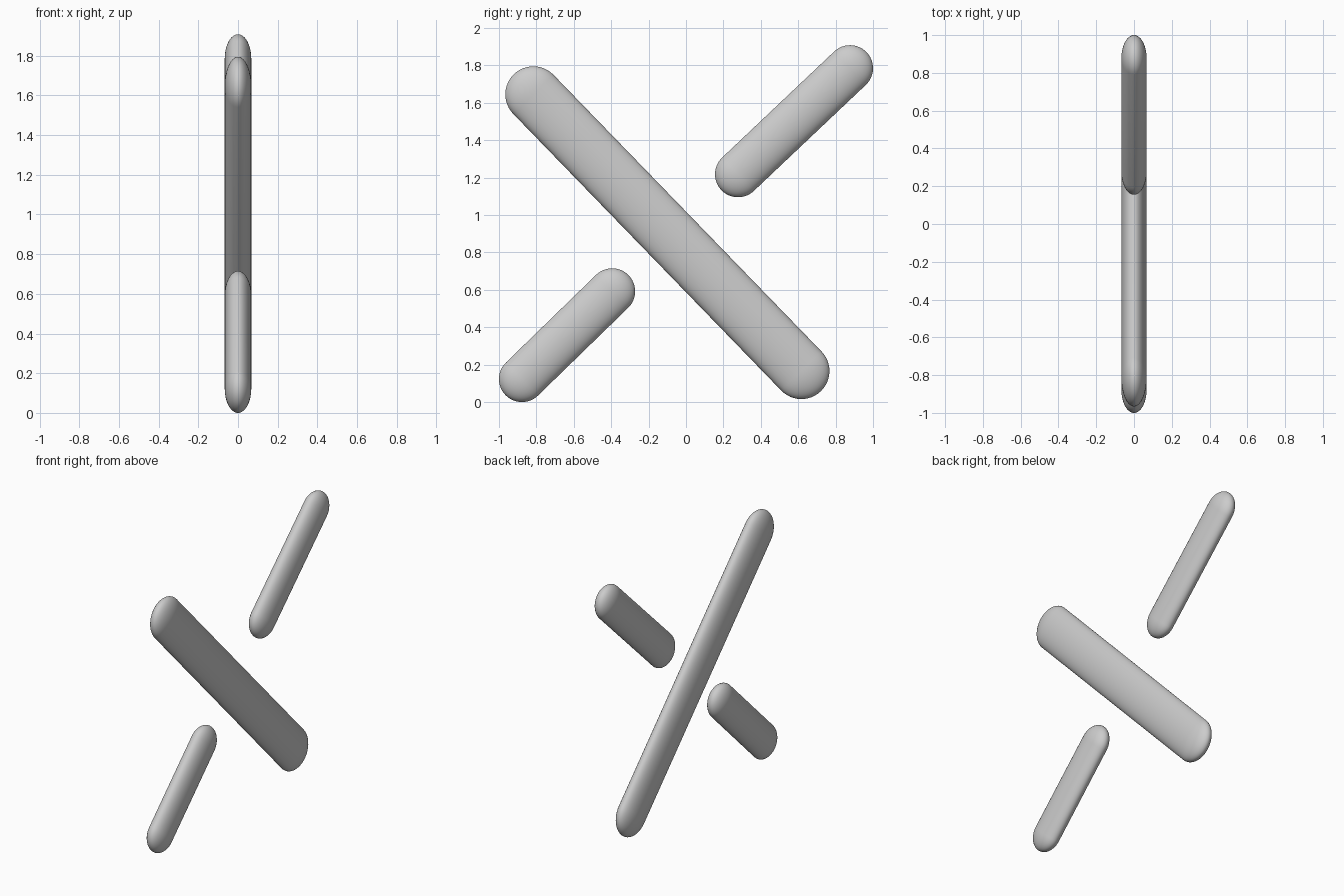
import bpy, bmesh, math
from mathutils import Matrix, Vector

if "Cube" in bpy.data.objects:
    bpy.data.objects.remove(bpy.data.objects["Cube"])

HALF_DEPTH = 0.067  # half thickness along x


def flat_capsule(name, start, end, radius):
    """Capsule between two (y, z) centres, squashed along x."""
    a, b = Vector((0, *start)), Vector((0, *end))
    axis = b - a
    half = axis.length / 2
    bm = bmesh.new()
    # even ring count leaves an equator at z = 0; split it there into a straight body
    bmesh.ops.create_uvsphere(bm, u_segments=48, v_segments=24, radius=radius)
    equator = [e for e in bm.edges if all(abs(v.co.z) < 1e-5 for v in e.verts)]
    top = [f for f in bm.faces if f.calc_center_median().z > 0]
    bmesh.ops.split_edges(bm, edges=equator)
    top_verts = {v for f in top for v in f.verts}
    for v in bm.verts:
        v.co.z += half if v in top_verts else -half
    rims = [e for e in bm.edges if e.is_boundary]
    bmesh.ops.bridge_loops(bm, edges=rims)
    # squash, then tilt about x to follow the bar
    tilt = Matrix.Rotation(math.atan2(-axis.y, axis.z), 4, 'X')
    squash = Matrix.Diagonal((HALF_DEPTH / radius, 1, 1, 1))
    bm.transform(Matrix.Translation((a + b) / 2) @ tilt @ squash)
    bmesh.ops.recalc_face_normals(bm, faces=bm.faces)
    for f in bm.faces:
        f.smooth = True
    mesh = bpy.data.meshes.new(name)
    bm.to_mesh(mesh)
    bm.free()
    obj = bpy.data.objects.new(name, mesh)
    bpy.context.collection.objects.link(obj)
    return obj


# long diagonal bar and the two short bars crossing its line
flat_capsule("long_bar", (0.617, 0.166), (-0.816, 1.645), 0.15)
flat_capsule("upper_short_bar", (0.278, 1.218), (0.877, 1.785), 0.123)
flat_capsule("lower_short_bar", (-0.877, 0.123), (-0.395, 0.592), 0.123)
